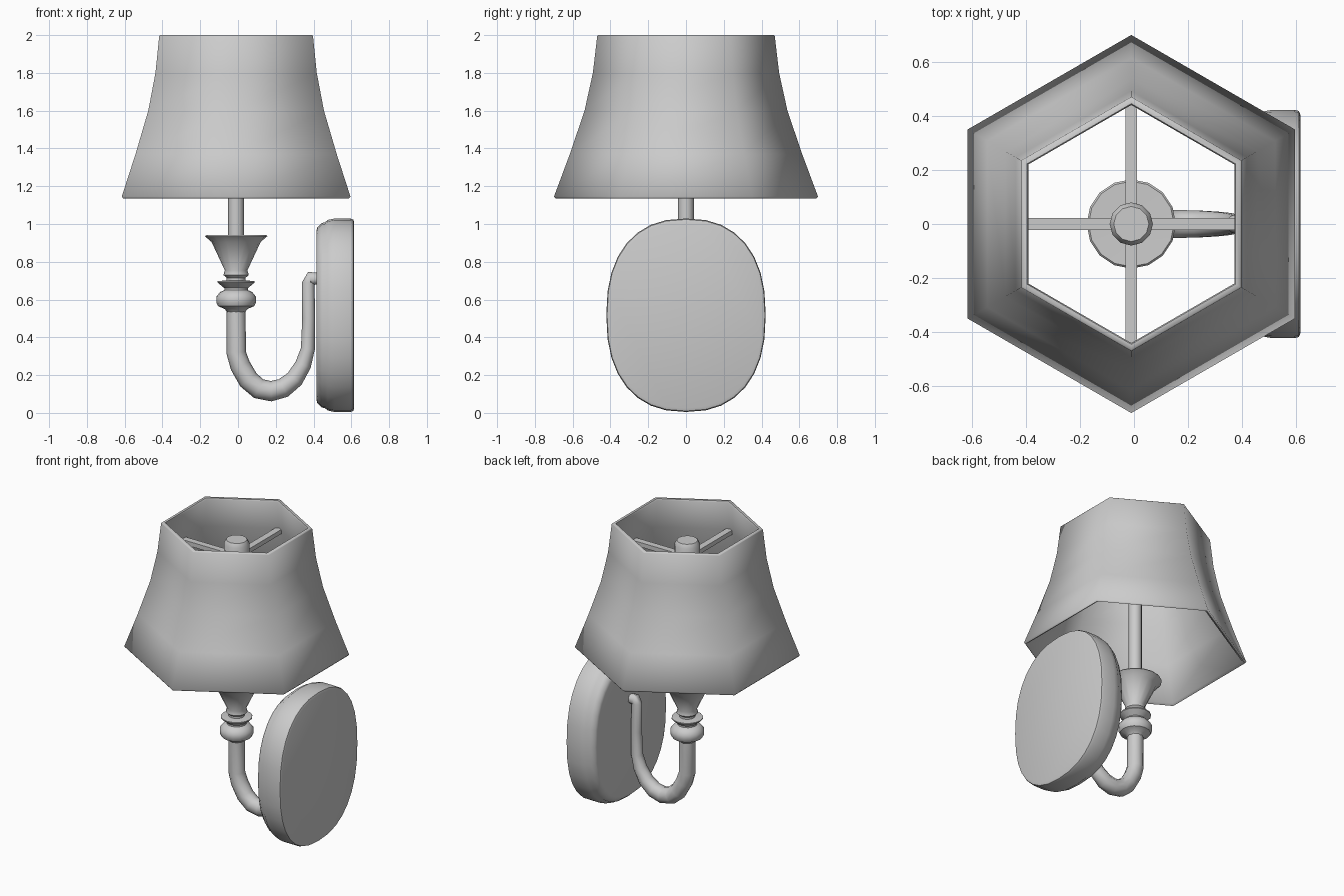
import bpy, bmesh, math
from mathutils import Vector

if "Cube" in bpy.data.objects:
    bpy.data.objects.remove(bpy.data.objects["Cube"])

CX = -0.01  # axis of the lamp stem and shade


def loft(name, rings, caps=True, loop=False, angle=40):
    """Skin a list of point rings into one object."""
    bm = bmesh.new()
    vr = [[bm.verts.new(p) for p in r] for r in rings]
    n = len(vr[0])
    pairs = list(zip(vr, vr[1:])) + ([(vr[-1], vr[0])] if loop else [])
    for a, b in pairs:
        for i in range(n):
            j = (i + 1) % n
            bm.faces.new((a[i], a[j], b[j], b[i]))
    if caps and not loop:
        bm.faces.new(vr[0][::-1])
        bm.faces.new(vr[-1])
    bmesh.ops.recalc_face_normals(bm, faces=bm.faces)
    me = bpy.data.meshes.new(name)
    bm.to_mesh(me)
    bm.free()
    ob = bpy.data.objects.new(name, me)
    bpy.context.collection.objects.link(ob)
    bpy.ops.object.select_all(action='DESELECT')
    ob.select_set(True)
    bpy.context.view_layer.objects.active = ob
    bpy.ops.object.shade_smooth_by_angle(angle=math.radians(angle))
    return ob


def lathe(name, profile, sides=16, start=0.0, **kw):
    """Revolve (radius, z) points around the stem axis."""
    angs = [start + 2 * math.pi * i / sides for i in range(sides)]
    return loft(name, [[(CX + r * math.cos(a), r * math.sin(a), z) for a in angs]
                       for r, z in profile], **kw)


# Hexagonal shade: outer wall up, rim, inner wall down
lathe("shade", [(0.69, 1.135), (0.699, 1.145), (0.615, 1.37), (0.537, 1.6),
                (0.493, 1.8), (0.47, 1.995), (0.465, 2.0), (0.445, 2.0),
                (0.44, 1.99), (0.462, 1.8), (0.507, 1.6), (0.587, 1.37),
                (0.672, 1.145)],
      sides=6, start=math.pi / 2, loop=True, angle=65)

# Hub and stem inside the shade
lathe("stem", [(0.042, 0.9), (0.042, 1.74), (0.078, 1.74), (0.08, 1.88),
               (0.065, 1.905)], sides=12)

# Four spokes carrying the shade
for i in range(4):
    a = math.pi / 2 * i
    d, s = Vector((math.cos(a), math.sin(a), 0)), Vector((-math.sin(a), math.cos(a), 0))
    reach = 0.41 if i % 2 == 0 else 0.475
    rings = []
    for t in (0.03, reach):
        c = Vector((CX, 0, 1.79)) + d * t
        rings.append([c + s * u + Vector((0, 0, w)) for u, w in
                      ((-.022, -.015), (.022, -.015), (.022, .015), (-.022, .015))])
    loft(f"spoke_{i + 1}", rings)

# Turned cup, collar and bead
lathe("candle_cup", [(0.045, 0.53), (0.06, 0.55), (0.095, 0.565), (0.105, 0.585),
                     (0.105, 0.615), (0.085, 0.64), (0.062, 0.65), (0.062, 0.66),
                     (0.098, 0.69), (0.098, 0.697), (0.05, 0.702), (0.05, 0.715),
                     (0.067, 0.73), (0.06, 0.755), (0.13, 0.905), (0.165, 0.935),
                     (0.158, 0.943), (0.05, 0.94)])

# Curved arm, tapering towards the wall plate: x, z, radius
path = [(CX, .56, .05), (CX, .32, .052), (.012, .25, .054), (.055, .175, .055),
        (.11, .128, .055), (.175, .115, .054), (.24, .132, .052),
        (.3, .18, .048), (.345, .255, .043), (.37, .34, .037), (.374, .5, .034),
        (.372, .69, .033), (.381, .712, .036), (.44, .71, .03)]
rings = []
for i, (x, z, r) in enumerate(path):
    p, q = path[max(i - 1, 0)], path[min(i + 1, len(path) - 1)]
    t = Vector((q[0] - p[0], 0, q[1] - p[1])).normalized()
    n = Vector((-t.z, 0, t.x))
    rings.append([Vector((x, 0, z)) + r * (n * math.cos(k * math.pi / 5)
                  + Vector((0, 1, 0)) * math.sin(k * math.pi / 5)) for k in range(10)])
loft("arm", rings, angle=60)


# Oval wall plate with a stepped inner edge
def oval(x, s, n=32, e=2 / 2.35):
    pts = []
    for i in range(n):
        c, d = math.cos(2 * math.pi * i / n), math.sin(2 * math.pi * i / n)
        pts.append((x, s * 0.422 * math.copysign(abs(c) ** e, c),
                    0.517 + s * 0.512 * math.copysign(abs(d) ** e, d)))
    return pts


loft("wall_plate", [oval(x, s) for x, s in
                    ((.415, .87), (.42, .91), (.445, .955), (.46, .96), (.475, .985),
                     (.51, 1), (.595, 1), (.61, .99), (.615, .96))], angle=50)
